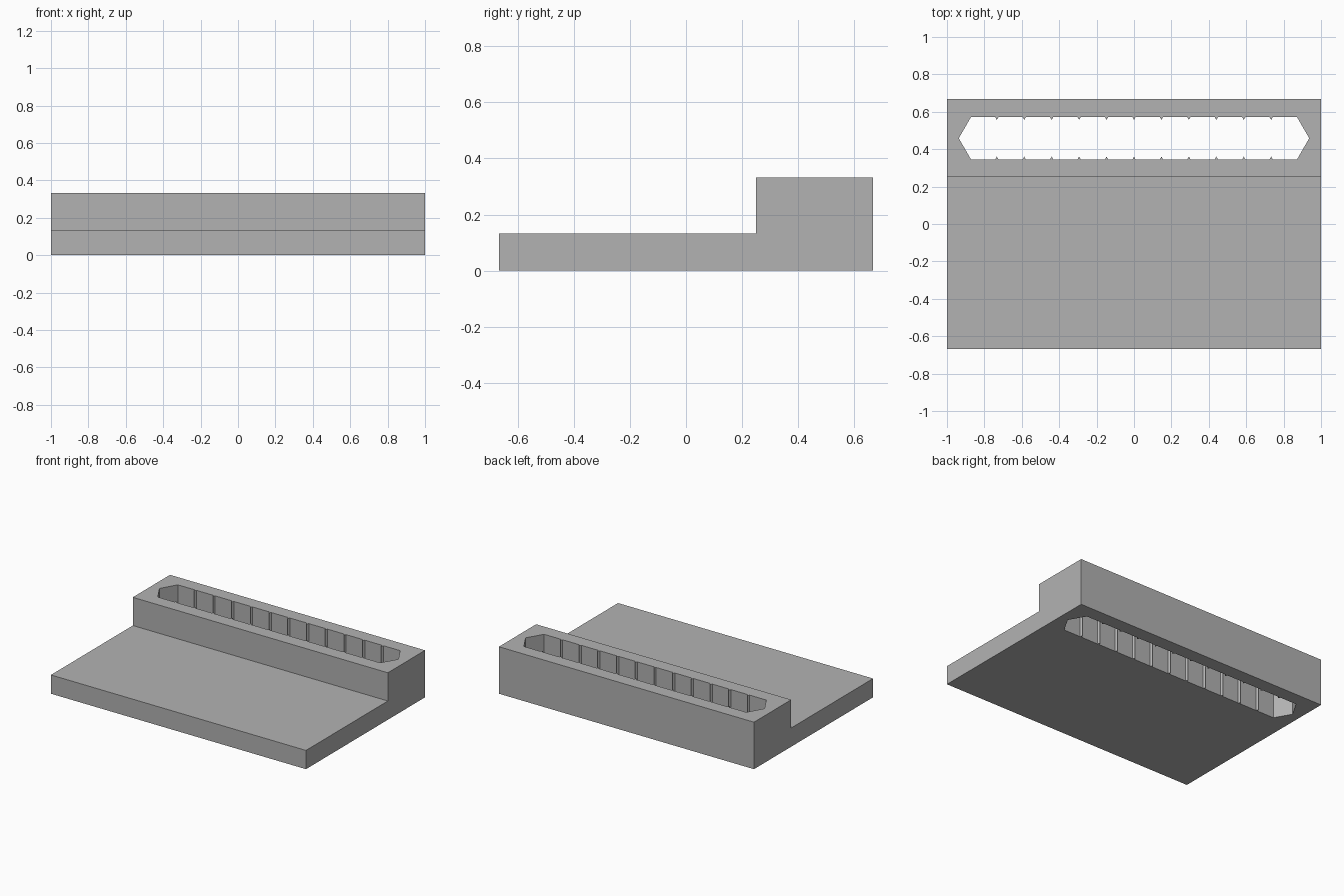
import bpy
import bmesh
import math

cube = bpy.data.objects.get("Cube")
if cube:
    bpy.data.objects.remove(cube, do_unlink=True)

grey = bpy.data.materials.new("plain grey")
grey.use_nodes = True
colour = (0.448, 0.448, 0.448, 1)
grey.diffuse_color = colour
grey.node_tree.nodes["Principled BSDF"].inputs["Base Color"].default_value = colour


def prism(name, outline, offset):
    """Extrude a closed 3D outline along an offset into a solid."""
    bm = bmesh.new()
    face = bm.faces.new([bm.verts.new(p) for p in outline])
    result = bmesh.ops.extrude_face_region(bm, geom=[face], use_keep_orig=True)
    moved = [v for v in result["geom"] if isinstance(v, bmesh.types.BMVert)]
    bmesh.ops.translate(bm, verts=moved, vec=offset)
    bmesh.ops.recalc_face_normals(bm, faces=bm.faces)
    mesh = bpy.data.meshes.new(name)
    bm.to_mesh(mesh)
    bm.free()
    mesh.materials.append(grey)
    obj = bpy.data.objects.new(name, mesh)
    bpy.context.collection.objects.link(obj)
    return obj


# Stepped body: thin plate with a raised block along the back
half_depth, step_y = 0.667, 0.25
plate_top, block_top = 0.133, 0.333
profile = [(-half_depth, 0), (half_depth, 0), (half_depth, block_top),
           (step_y, block_top), (step_y, plate_top), (-half_depth, plate_top)]
body = prism("stepped_base", [(-1, y, z) for y, z in profile], (2, 0, 0))

# Slot: a row of overlapping hexagons, leaving a small ridge between neighbours
count, pitch, radius = 12, 0.1467, 0.13
apothem = radius * math.cos(math.pi / 6)
ridge = (pitch - radius) / 2 * math.sqrt(3)
slot_y = (step_y + half_depth) / 2
first = -pitch * (count - 1) / 2

edge = []
for i in range(count):
    x = first + i * pitch
    edge += [(x - radius / 2, apothem), (x + radius / 2, apothem)]
    if i < count - 1:
        edge.append((x + pitch / 2, apothem - ridge))
tip = -first + radius
outline = [(-tip, 0)] + edge + [(tip, 0)] + [(x, -y) for x, y in reversed(edge)]
cutter = prism("slot_cutter", [(x, slot_y + y, -0.1) for x, y in outline], (0, 0, 0.6))
cutter.hide_render = True

# Cut the slot right through the block and drop the cutter
cut = body.modifiers.new("slot", "BOOLEAN")
cut.operation = "DIFFERENCE"
cut.solver = "EXACT"
cut.object = cutter
bpy.context.view_layer.objects.active = body
bpy.ops.object.modifier_apply(modifier=cut.name)
bpy.data.objects.remove(cutter, do_unlink=True)
